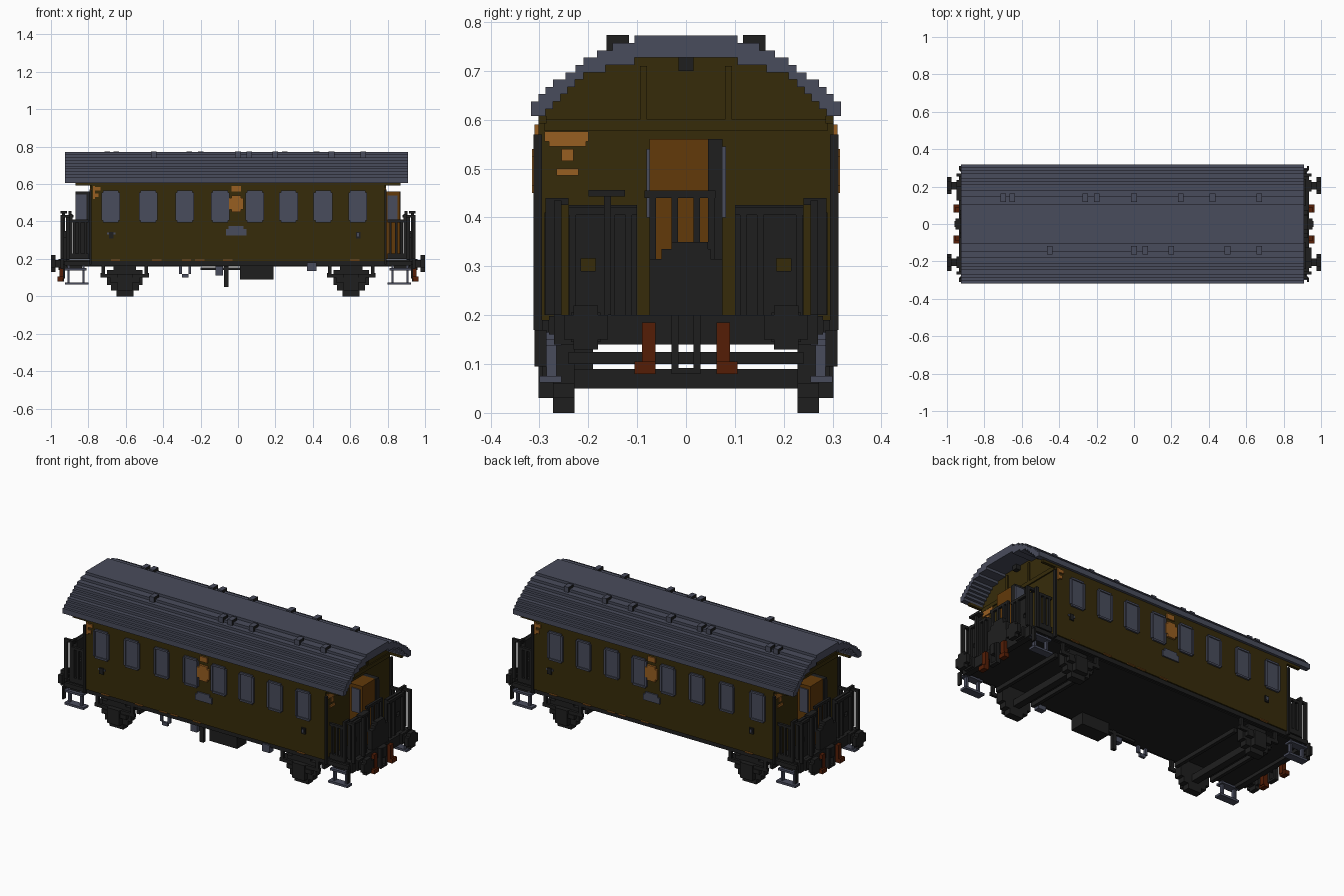
import bpy, bmesh
from mathutils import Vector

default = bpy.data.objects.get("Cube")
if default:
    bpy.data.objects.remove(default, do_unlink=True)


def material(name, *srgb):
    mat = bpy.data.materials.new(name)
    colour = [(c / 255) ** 2.2 for c in srgb] + [1]
    mat.use_nodes = True
    mat.diffuse_color = colour
    mat.node_tree.nodes["Principled BSDF"].inputs["Base Color"].default_value = colour
    return mat


OLIVE = material("olive paint", 57, 47, 18)
GREY = material("slate grey", 74, 77, 92)
BLACK = material("iron black", 36, 36, 36)
ORANGE = material("marking orange", 150, 95, 38)
BROWN = material("door brown", 98, 60, 18)
RED = material("hose red", 85, 35, 15)


def finish(name, bm, *mats):
    bmesh.ops.recalc_face_normals(bm, faces=bm.faces)
    mesh = bpy.data.meshes.new(name)
    bm.to_mesh(mesh)
    bm.free()
    for mat in mats:
        mesh.materials.append(mat)
    obj = bpy.data.objects.new(name, mesh)
    bpy.context.collection.objects.link(obj)
    return obj


def part(name, mat, *boxes, flip=False, spin=True):
    """Boxes given as x, y, z ranges; flip mirrors across y, spin repeats at the opposite end."""
    bm = bmesh.new()
    signs = {(1, 1)}
    if flip:
        signs.add((1, -1))
    if spin:
        signs |= {(-a, -b) for a, b in signs}
    for sx, sy in sorted(signs):
        for x0, x1, y0, y1, z0, z1 in boxes:
            cube = bmesh.ops.create_cube(bm, size=1)["verts"]
            for v in cube:
                v.co = Vector((sx * (x0 if v.co.x < 0 else x1),
                               sy * (y0 if v.co.y < 0 else y1),
                               z0 if v.co.z < 0 else z1))
    return finish(name, bm, mat)


# Stepped arch profiles
STEP = 0.015
EAVE = 0.607


def staircase(halves, first):
    points, z = [(halves[0], EAVE)], EAVE + first * STEP
    for i, half in enumerate(halves):
        points.append((half, z))
        if i + 1 < len(halves):
            points.append((halves[i + 1], z))
        z += STEP
    return points


def mirrored(points):
    return [(-y, z) for y, z in reversed(points)]


def extrude(name, mat, outline, x0, x1):
    bm = bmesh.new()
    face = bm.faces.new([bm.verts.new((x0, y, z)) for y, z in outline])
    new = bmesh.ops.extrude_face_region(bm, geom=[face])["geom"]
    moved = [g for g in new if isinstance(g, bmesh.types.BMVert)]
    bmesh.ops.translate(bm, verts=moved, vec=(x1 - x0, 0, 0))
    return finish(name, bm, mat)


outer = staircase([.317, .302, .287, .272, .247, .226, .21, .182, .15, .105], 2)
inner = staircase([.287, .272, .257, .242, .227, .21, .165, .105], 1)
extrude("roof", GREY, outer + mirrored(outer) + inner_loop
        if (inner_loop := [(-y, z) for y, z in inner] + inner[::-1]) else [], -.925, .91)
WALL = .783
extrude("gable_ends", OLIVE, inner + mirrored(inner), -WALL, WALL)

# Body and underframe
SIDE = .302
part("body", OLIVE, (-WALL, WALL, -SIDE, SIDE, .19, EAVE), spin=False)
part("eave_beam", OLIVE, (-.87, .87, .285, SIDE, .592, EAVE))
part("end_frame", OLIVE, (WALL, .79, -.29, .29, .577, .6),
     (WALL, .79, .08, .094, .577, .71), (WALL, .79, -.094, -.08, .577, .71))
part("underframe", BLACK, (-.92, .92, -.28, .28, .16, .198), spin=False)
part("sole_bar", BLACK, (-.93, .93, .28, .295, .165, .19))
part("buffer_beam", BLACK, (.9, .935, -.27, .27, .14, .2))
part("corner_handrail", BLACK, (WALL, .795, .295, .312, .17, .57), flip=True)

# Roof ventilators: dark ends, grey elsewhere
rows = {-.14: (-.45, 0, .06, .2, .5, .67),
        .14: (-.7, -.65, -.26, -.2, 0, .25, .42, .67)}
vents = [(x - .015, x + .015, y - .023, y + .023, .74, .773)
         for y, xs in rows.items() for x in xs]
roof_vents = part("roof_ventilators", GREY, *vents, spin=False)
roof_vents.data.materials.append(BLACK)
for face in roof_vents.data.polygons:
    face.material_index = int(abs(face.normal.x) > .5)

# Side windows with raised frames
frames, glass = [], []
for x in (-.68, -.48, -.285, -.095, .09, .27, .455, .64):
    for s in (-1, 1):
        frames.append((x + s * .044 - .006, x + s * .044 + .006, .3, .312, .405, .555))
    for z in (.395, .555):
        frames.append((x - .041, x + .041, .3, .312, z, z + .011))
    glass.append((x - .04, x + .04, .3, .306, .403, .558))


def both_sides(boxes):
    return [(-b[1], -b[0], -b[3], -b[2], b[4], b[5]) for b in boxes] + boxes


part("window_frames", GREY, *frames, flip=True, spin=False)
part("window_panes", GREY, *glass, flip=True, spin=False)

# Side plates and painted marks
FACE, PROUD = -SIDE - .008, -.3
part("side_emblem", ORANGE, (-.048, .03, FACE - .005, PROUD, .465, .525),
     (-.035, .017, FACE - .005, PROUD, .45, .54), (-.035, .015, FACE, PROUD, .56, .59))
part("destination_board", GREY, (-.065, .045, FACE, PROUD, .325, .36),
     (-.05, .03, FACE, PROUD, .36, .375))
part("class_marks", ORANGE, (-.775, -.765, FACE, PROUD, .52, .59),
     (-.765, -.735, FACE, PROUD, .565, .585), (-.765, -.745, FACE, PROUD, .53, .55))
part("sill_marks", ORANGE, *[(x, x + .05, FACE, PROUD, .19, .196)
                             for x in (-.68, -.46, -.3, -.23, -.08, .6)])
part("lamp_brackets", BLACK, (-.69, -.665, FACE, PROUD, .31, .345),
     (.63, .655, FACE, PROUD, .31, .345))
part("bracket_plates", GREY, (-.7, -.655, FACE + .004, PROUD, .33, .34),
     (.637, .648, FACE - .002, PROUD, .32, .338))
part("end_marks", ORANGE, (WALL, .79, -.29, -.2, .555, .576), (WALL, .79, -.28, -.205, .545, .556),
     (WALL, .79, -.255, -.23, .515, .54), (WALL, .79, -.265, -.22, .486, .5))
part("end_lamp", BLACK, (WALL, .81, -.015, .015, .7, .73))

# Open end door standing out from the wall
part("end_door", BROWN, (WALL, .865, -.075, .045, .2, .56))
part("door_back", BLACK, (WALL, .87, .045, .075, .2, .56))
part("door_window", GREY, (.798, .852, -.081, -.075, .4, .54), (.81, .868, .075, .082, .4, .545))

# End platform gates and railings
part("gate_panel", BLACK, (.885, .905, .1, .185, .2, .425), (.885, .905, .215, .24, .2, .425),
     (.885, .905, .185, .215, .2, .29), (.885, .905, .185, .215, .316, .425), flip=True)
part("gate_bars", BLACK, *[(.905, .92, y, y + .014, .2, .41) for y in (.11, .145, .225)],
     (.905, .92, .1, .24, .405, .42), flip=True)
part("corner_post", BLACK, (.885, .9, .27, .287, .2, .44), (.885, .9, .24, .287, .425, .44),
     (.93, .95, .255, .27, .2, .43), (.88, .95, .255, .27, .42, .435), flip=True)
part("side_gate", BLACK, *[(x, x + .012, .275, .29, .2, .4) for x in (.81, .84, .87)],
     (.8, .885, .275, .29, .395, .41), (.8, .885, .275, .29, .2, .23), flip=True)
part("gangway_plate", BLACK, (.9, .93, -.075, .075, .17, .315),
     (.9, .93, -.05, .05, .315, .335), (.9, .93, -.03, .045, .335, .35))
part("gangway_bars", BLACK, *[(.89, .905, y, y + .014, .3, .45) for y in (-.075, -.03, .015, .045)],
     (.89, .905, -.085, .06, .44, .455))
part("brake_handle", BLACK, (.925, .94, -.168, -.153, .2, .455), (.915, .95, -.2, -.125, .443, .456))

# Buffers and coupling
part("buffers", BLACK, (.93, .975, .185, .225, .155, .195), (.93, .95, .175, .235, .145, .205),
     (.975, 1, .16, .25, .15, .2), (.975, 1, .18, .23, .13, .22), flip=True)
part("coupling", BLACK, (.93, .955, .015, .03, .08, .2), (.93, .955, -.03, -.015, .08, .2),
     (.93, .955, -.03, .03, .08, .092), (.93, .96, -.015, .015, .14, .2))
part("brake_hoses", RED, (.93, .955, .062, .09, .09, .185), (.935, .965, .062, .105, .08, .105), flip=True)

# Footsteps below the platforms
part("footstep_treads", GREY, (.8, .925, .255, .3, .062, .075), (.81, .925, .255, .3, .138, .15), flip=True)
part("footstep_hangers", GREY, (.82, .832, .265, .285, .07, .17), (.9, .912, .265, .285, .07, .17), flip=True)
part("footstep_brackets", BLACK, (.835, .9, .27, .282, .14, .17), (.925, .935, .285, .31, .095, .17), flip=True)

# Wheels, axle boxes and springs
CENTRE = .605
tiers = [(.045, 0, .03), (.075, .03, .06), (.095, .06, .14), (.06, .14, .165)]
part("wheels", BLACK, *[(CENTRE - h, CENTRE + h, .228, .272, a, b) for h, a, b in tiers], flip=True)
part("axles", BLACK, (CENTRE - .02, CENTRE + .02, -.23, .23, .05, .09))
part("axle_boxes", BLACK, (CENTRE - .04, CENTRE + .04, .27, .302, .03, .12),
     (CENTRE - .08, CENTRE + .08, .27, .295, .075, .1),
     (CENTRE - .13, CENTRE + .13, .275, .29, .1, .12), flip=True)
part("spring_hangers", BLACK, (CENTRE - .125, CENTRE - .105, .275, .29, .11, .165),
     (CENTRE + .105, CENTRE + .125, .275, .29, .11, .165), flip=True)
part("brake_beams", BLACK, (CENTRE - .13, CENTRE - .11, -.24, .24, .1, .125),
     (CENTRE + .11, CENTRE + .13, -.24, .24, .1, .125))

# Equipment under the floor
part("battery_box", BLACK, (.01, .19, -.28, -.19, .09, .165), spin=False)
part("brake_hanger", BLACK, (-.075, -.052, -.25, -.23, .05, .165),
     (-.2, .01, -.25, -.23, .14, .155), spin=False)
part("valve", GREY, (-.12, -.08, -.27, -.24, .11, .165), (.37, .42, -.304, -.27, .135, .18), spin=False)
part("release_loop", GREY, (-.315, -.3, -.28, -.265, .12, .165), (-.265, -.25, -.28, -.265, .12, .165),
     (-.3, -.265, -.28, -.265, .1, .12), spin=False)
